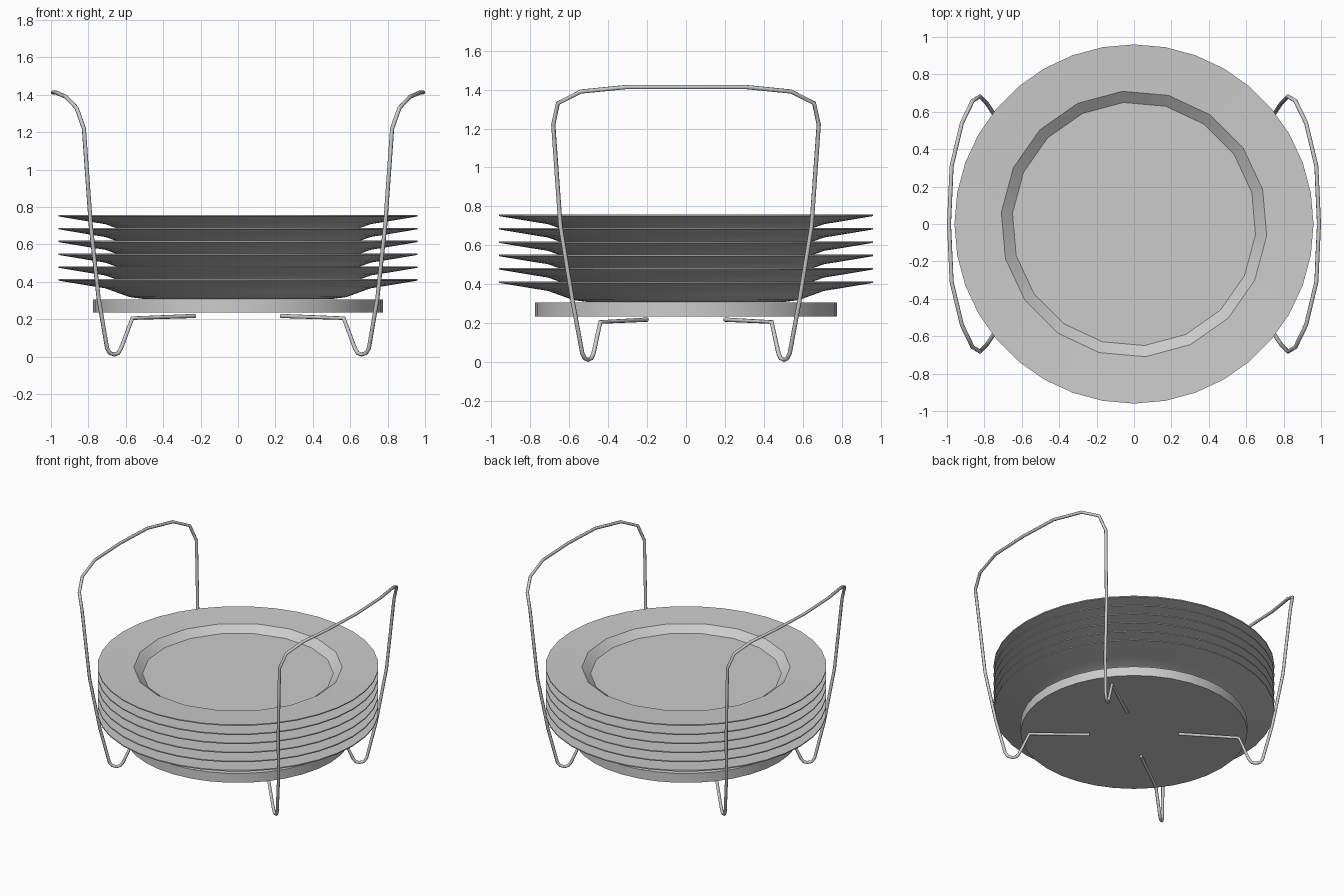
import bpy, bmesh
from math import sin, cos, radians

if "Cube" in bpy.data.objects:
    bpy.data.objects.remove(bpy.data.objects["Cube"])

N = 36  # sides of the round parts


def finish(name, bm, angle=30):
    bmesh.ops.recalc_face_normals(bm, faces=bm.faces)
    me = bpy.data.meshes.new(name)
    bm.to_mesh(me)
    bm.free()
    ob = bpy.data.objects.new(name, me)
    bpy.context.collection.objects.link(ob)
    bpy.ops.object.select_all(action='DESELECT')
    ob.select_set(True)
    bpy.context.view_layer.objects.active = ob
    bpy.ops.object.shade_smooth_by_angle(angle=radians(angle))
    return ob


def lathe(name, profile):
    """Closed lathe; coarse rings are 18-sided (odd points sit on chord middles)."""
    bm = bmesh.new()
    rings = []
    for r, z, coarse in profile:
        ring = []
        for i in range(N):
            a = radians(10 * i + (5 if coarse else 0))
            rr = r * cos(radians(10)) if coarse and i % 2 == 0 else r
            ring.append(bm.verts.new((rr * cos(a), rr * sin(a), z)))
        rings.append(ring)
    for lo, hi in zip(rings, rings[1:]):
        for i in range(N):
            j = (i + 1) % N
            bm.faces.new((lo[i], lo[j], hi[j], hi[i]))
    bm.faces.new(rings[0])
    bm.faces.new(rings[-1])
    return finish(name, bm)


# Base disc
lathe("base_disc", [(0.775, 0.235, False), (0.775, 0.305, False)])

# Stack of six plates: underside, rim, then faceted well
plate_profile = [
    (0.50, -0.103, False), (0.58, -0.092, False), (0.66, -0.063, False),
    (0.71, -0.045, False), (0.78, -0.034, False), (0.96, -0.004, False),
    (0.96, 0.004, False), (0.712, -0.008, True), (0.652, -0.055, True),
]
for k in range(6):
    z0 = 0.411 + 0.0686 * k
    lathe(f"plate_{k + 1}", [(r, z + z0, c) for r, z, c in plate_profile])

# Wire handles with feet: half of the path, mirrored in y and then in x
half_path = [
    (0.23, 0.20, 0.218), (0.565, 0.44, 0.206), (0.625, 0.475, 0.045),
    (0.64, 0.487, 0.019), (0.66, 0.503, 0.012), (0.685, 0.52, 0.019),
    (0.70, 0.533, 0.045), (0.745, 0.582, 0.31), (0.787, 0.645, 0.70),
    (0.824, 0.682, 1.22), (0.863, 0.658, 1.33), (0.92, 0.54, 1.39),
    (0.975, 0.31, 1.413),
]
full_path = half_path + [(0.989, 0, 1.413)] + [(x, -y, z) for x, y, z in reversed(half_path)]
for side, s in (("right", 1), ("left", -1)):
    cu = bpy.data.curves.new(f"wire_handle_{side}", 'CURVE')
    cu.dimensions = '3D'
    cu.bevel_depth = 0.011
    cu.bevel_resolution = 2
    cu.use_fill_caps = True
    sp = cu.splines.new('POLY')
    sp.points.add(len(full_path) - 1)
    for p, (x, y, z) in zip(sp.points, full_path):
        p.co = (s * x, y, z, 1)
    ob = bpy.data.objects.new(f"wire_handle_{side}", cu)
    bpy.context.collection.objects.link(ob)
    bpy.ops.object.select_all(action='DESELECT')
    ob.select_set(True)
    bpy.context.view_layer.objects.active = ob
    bpy.ops.object.convert(target='MESH')
    bpy.ops.object.shade_smooth_by_angle(angle=radians(50))
